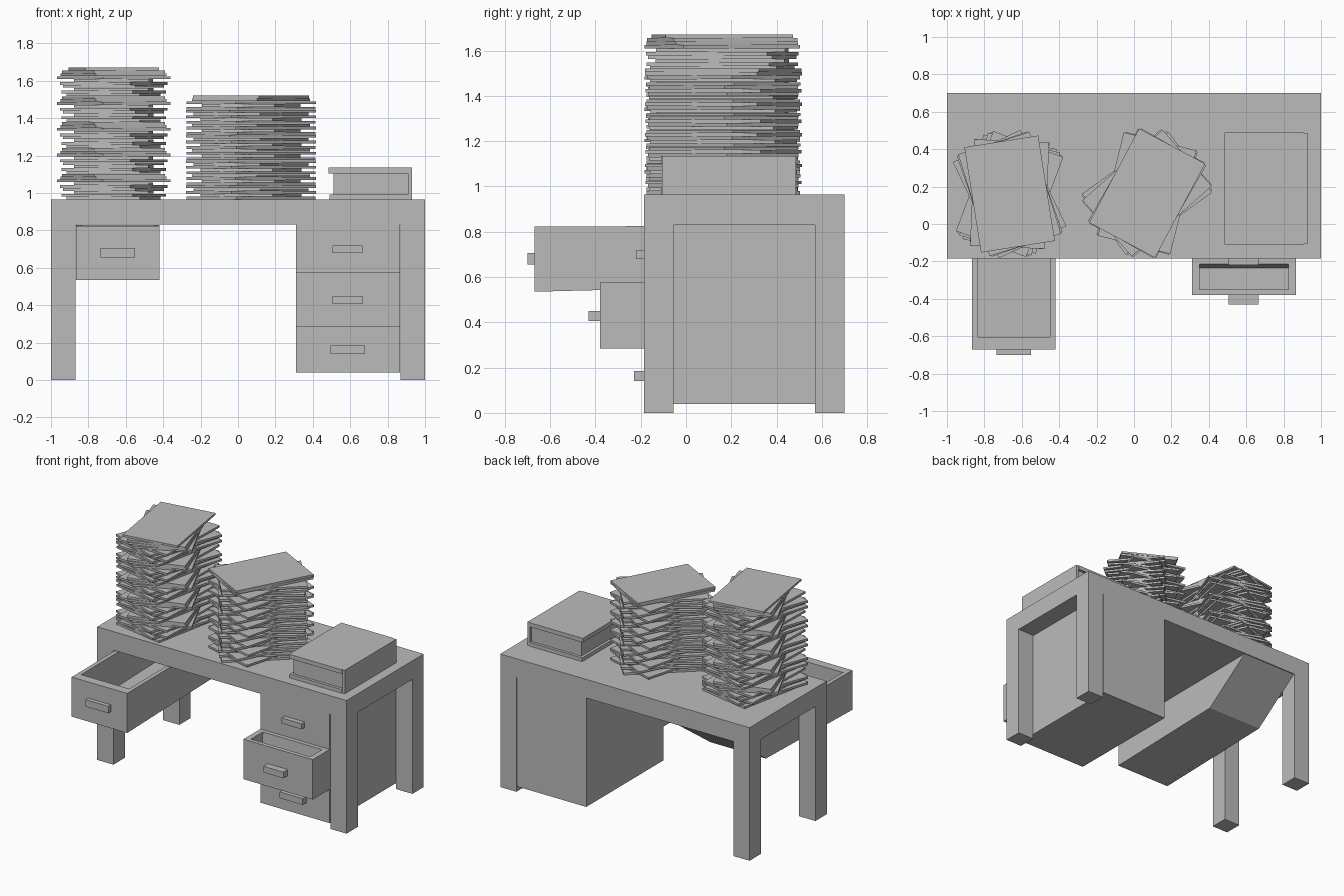
import bpy, bmesh, random
from math import radians
from mathutils import Matrix, Vector

cube = bpy.data.objects.get("Cube")
if cube:
    bpy.data.objects.remove(cube, do_unlink=True)

grey = bpy.data.materials.new("plain grey")
grey.use_nodes = True
colour = (0.5, 0.5, 0.5, 1)
grey.diffuse_color = colour
grey.node_tree.nodes["Principled BSDF"].inputs["Base Color"].default_value = colour


def add_prism(bm, profile, x0, x1):
    """Extrude a (y, z) profile along x."""
    face = bm.faces.new([bm.verts.new((x0, y, z)) for y, z in profile])
    new = bmesh.ops.extrude_face_region(bm, geom=[face])["geom"]
    verts = [v for v in new if isinstance(v, bmesh.types.BMVert)]
    bmesh.ops.translate(bm, verts=verts, vec=(x1 - x0, 0, 0))


def add_box(bm, x0, x1, y0, y1, z0, z1):
    add_prism(bm, [(y0, z0), (y1, z0), (y1, z1), (y0, z1)], x0, x1)


def finish(name, bm):
    bmesh.ops.recalc_face_normals(bm, faces=bm.faces)
    mesh = bpy.data.meshes.new(name)
    bm.to_mesh(mesh)
    bm.free()
    mesh.materials.append(grey)
    obj = bpy.data.objects.new(name, mesh)
    bpy.context.collection.objects.link(obj)
    return obj


def box(name, *size):
    bm = bmesh.new()
    add_box(bm, *size)
    return finish(name, bm)


# Desk frame
FRONT, BACK, TOP, UNDER = -0.185, 0.70, 0.965, 0.83
LEG = 0.13
box("desktop", -1, 1, FRONT, BACK, UNDER, TOP)
for side, x in (("right", -1), ("left", 1 - LEG)):
    for end, y in (("front", FRONT), ("back", BACK - LEG)):
        box(f"{side}_{end}_leg", x, x + LEG, y, y + LEG, 0, UNDER)
box("drawer_cabinet", 0.31, 0.865, FRONT, BACK, 0.04, UNDER)

# Long open drawer with a sloping rear
X0, X1, WALL = -0.865, -0.42, 0.03
bm = bmesh.new()
front_low, front_top = (-0.67, 0.535), (-0.67, 0.822)
rear_low, rear_top = (0.32, 0.56), (0.695, 0.829)
for x in (X0, X1 - WALL):
    add_prism(bm, [front_low, rear_low, rear_top, front_top], x, x + WALL)
inner = (X0 + WALL, X1 - WALL)
add_prism(bm, [front_low, (-0.605, 0.537), (-0.605, 0.823), front_top], *inner)
add_prism(bm, [(-0.605, 0.537), rear_low, (0.31, 0.59), (-0.605, 0.567)], *inner)
add_prism(bm, [rear_low, rear_top, (0.65, 0.829), (0.31, 0.59)], *inner)
finish("long_drawer", bm)

# Middle cabinet drawer, pulled part way out
X0, X1 = 0.31, 0.865
LOW, HIGH, WALL = 0.285, 0.575, 0.04
bm = bmesh.new()
for x in (X0, X1 - WALL):
    add_box(bm, x, x + WALL, -0.38, FRONT, LOW, HIGH)
inner = (X0 + WALL, X1 - WALL)
add_box(bm, *inner, -0.38, -0.35, LOW, HIGH)
add_box(bm, *inner, -0.35, FRONT, LOW, LOW + WALL)
add_prism(bm, [(-0.235, LOW + WALL), (FRONT, LOW + WALL),
               (FRONT, HIGH), (-0.215, HIGH)], *inner)
finish("middle_drawer", bm)

# Handles
box("long_drawer_handle", -0.735, -0.55, -0.70, -0.67, 0.655, 0.705)
box("top_drawer_handle", 0.505, 0.665, -0.22, FRONT, 0.68, 0.72)
box("middle_drawer_handle", 0.505, 0.665, -0.43, -0.38, 0.405, 0.45)
box("bottom_drawer_handle", 0.495, 0.68, -0.23, FRONT, 0.14, 0.185)

# Thick book with its spine on the left
box("book_back_cover", 0.49, 0.91, -0.11, 0.49, TOP, 0.992)
box("book_pages", 0.51, 0.91, -0.09, 0.47, 0.992, 1.105)
box("book_front_cover", 0.485, 0.91, -0.11, 0.49, 1.105, 1.135)
box("book_spine", 0.91, 0.93, -0.105, 0.485, TOP, 1.135)


def paper_stack(name, centre, top, count, low, high, last, seed):
    """Twisted sheets, repeating one random run of turns up the pile."""
    rng = random.Random(seed)
    run = [rng.uniform(low, high) for _ in range(9)]
    pitch = (top - TOP) / count
    bm = bmesh.new()
    for i in range(count):
        angle = last if i == count - 1 else run[i % len(run)]
        middle = Vector((*centre, TOP + pitch * (i + 0.5)))
        place = (Matrix.Translation(middle) @ Matrix.Rotation(radians(angle), 4, "Z")
                 @ Matrix.Diagonal((0.40, 0.57, pitch * 0.96, 1)))
        bmesh.ops.create_cube(bm, size=1, matrix=place)
    finish(name, bm)


# Paper piles
paper_stack("tall_paper_stack", (-0.665, 0.16), 1.67, 46, -24, 30, 9, 4)
paper_stack("short_paper_stack", (0.07, 0.165), 1.52, 37, -58, -14, -28, 8)
